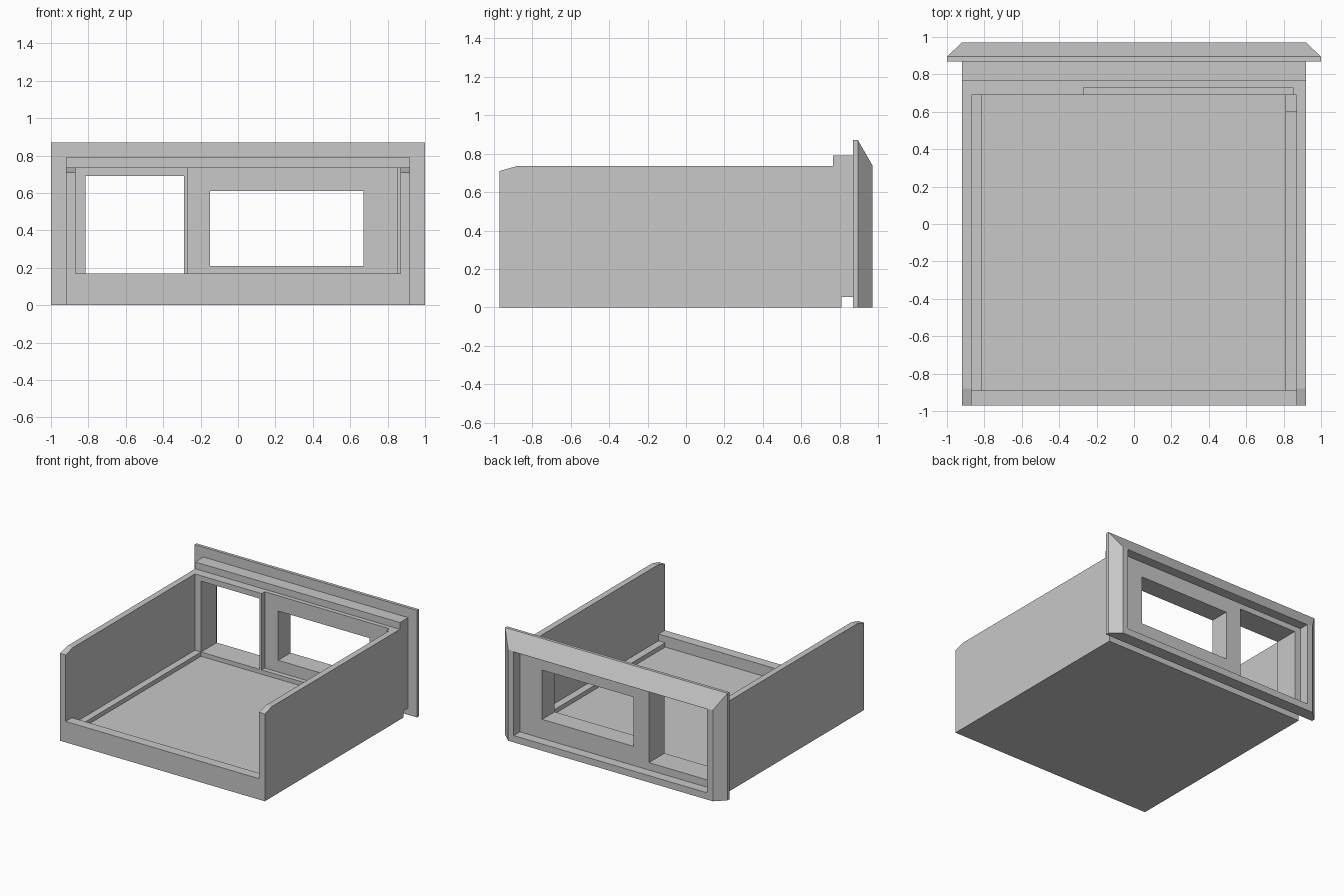
import bpy
import bmesh

if "Cube" in bpy.data.objects:
    bpy.data.objects.remove(bpy.data.objects["Cube"], do_unlink=True)

grey = bpy.data.materials.new("plain_grey")
grey.use_nodes = True
colour = (0.58, 0.58, 0.58, 1)
grey.diffuse_color = colour
grey.node_tree.nodes["Principled BSDF"].inputs["Base Color"].default_value = colour


def loft(name, rings):
    """Join matching rings of points into a closed flat-faced solid."""
    bm = bmesh.new()
    loops = [[bm.verts.new(p) for p in ring] for ring in rings]
    n = len(loops[0])
    bm.faces.new(loops[0])
    bm.faces.new(loops[-1])
    for a, b in zip(loops, loops[1:]):
        for i in range(n):
            j = (i + 1) % n
            bm.faces.new((a[i], a[j], b[j], b[i]))
    bmesh.ops.recalc_face_normals(bm, faces=bm.faces)
    mesh = bpy.data.meshes.new(name)
    bm.to_mesh(mesh)
    bm.free()
    mesh.materials.append(grey)
    obj = bpy.data.objects.new(name, mesh)
    bpy.context.collection.objects.link(obj)
    return obj


def rect(x0, x1, y, z0, z1):
    return [(x0, y, z0), (x1, y, z0), (x1, y, z1), (x0, y, z1)]


def box(name, x, y, z):
    return loft(name, [rect(*x, yy, *z) for yy in y])


def cut(obj, x, y, z):
    """Subtract a box and discard the cutter."""
    cutter = box("cutter", x, y, z)
    cutter.hide_render = True
    mod = obj.modifiers.new("opening", "BOOLEAN")
    mod.operation = "DIFFERENCE"
    mod.solver = "EXACT"
    mod.object = cutter
    bpy.context.view_layer.objects.active = obj
    bpy.ops.object.modifier_apply(modifier=mod.name)
    bpy.data.objects.remove(cutter, do_unlink=True)


INNER, OUTER = 0.87, 0.92
SILL, TOP = 0.115, 0.735
FULL = (-INNER, INNER)

# Side walls: sloped front tip, raised rear step, notch under the rear edge
profile = [(-0.97, 0), (0.81, 0), (0.81, 0.055), (0.87, 0.055), (0.87, 0.79),
           (0.765, 0.79), (0.765, TOP), (-0.88, TOP), (-0.97, 0.71)]
for side, s in (("left", 1), ("right", -1)):
    loft(side + "_wall", [[(s * x, y, z) for y, z in profile] for x in (INNER, OUTER)])

# Tray floor, low front wall and inner ledges
box("floor", FULL, (-0.89, 0.69), (0, 0.08))
box("rear_floor", FULL, (0.69, 0.81), (0, 0.055))
box("front_wall", FULL, (-0.97, -0.89), (0, 0.17))
box("right_ledge", (-INNER, -0.815), (-0.89, 0.69), (0.08, SILL))
box("left_ledge", (0.81, INNER), (-0.89, 0.605), (0.08, SILL))
box("left_ledge_end", (0.81, INNER), (0.605, 0.69), (0.08, 0.1))

# Rear panel with a shallow pocket and two openings
panel = box("rear_panel", FULL, (0.69, 0.89), (0.055, TOP))
cut(panel, (-0.27, 0.85), (0.6, 0.73), (SILL, 0.9))
cut(panel, (-0.815, -0.29), (0.6, 1), (SILL, 0.69))
cut(panel, (-0.15, 0.67), (0.6, 1), (0.21, 0.61))
box("header", FULL, (0.765, 0.87), (TOP, 0.79))

# Rear bezel with chamfered top and sides around one wide opening
bezel = loft("bezel", [rect(-1, 1, 0.87, 0, 0.87),
                       rect(-1, 1, 0.895, 0, 0.87),
                       rect(-OUTER, OUTER, 0.97, 0, 0.74)])
cut(bezel, FULL, (0.8, 1.1), (0.055, TOP))
